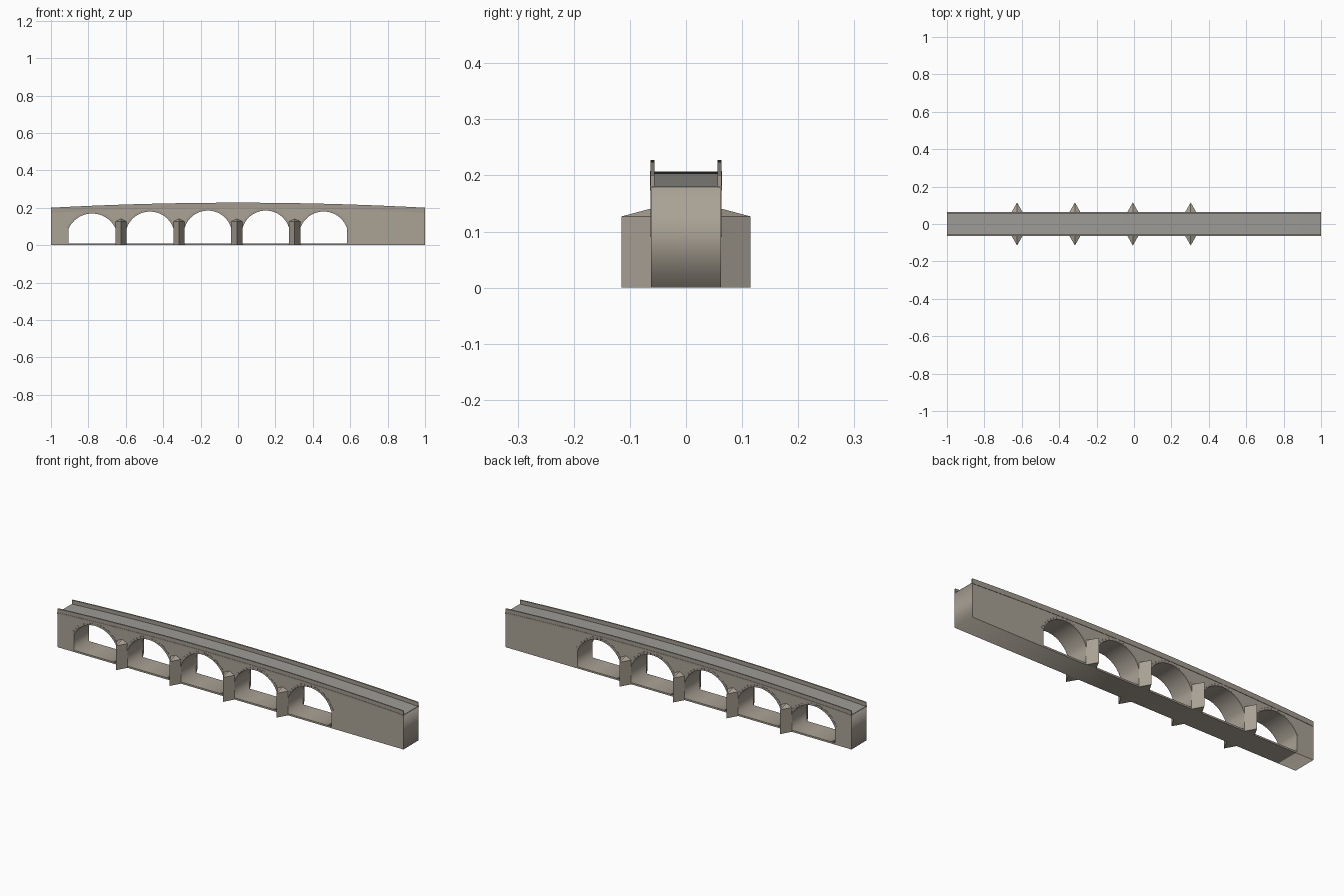
import bpy, bmesh, math

if "Cube" in bpy.data.objects:
    bpy.data.objects.remove(bpy.data.objects["Cube"])

W = 0.0625                      # half width of the bridge
SPAN, PITCH, FIRST = 0.125, 0.3095, -0.78
FLOOR, SPRING = 0.009, 0.09


def deck_z(x):
    return 0.18 + 0.027 * (1 - x * x)


def material(name, rgb):
    m = bpy.data.materials.new(name)
    m.diffuse_color = (*rgb, 1)
    m.use_nodes = True
    m.node_tree.nodes["Principled BSDF"].inputs["Base Color"].default_value = m.diffuse_color
    return m


stone = material("stone", (0.40, 0.36, 0.30))
trim = material("trim_stone", (0.36, 0.33, 0.28))
paving = material("paving", (0.34, 0.33, 0.31))


def finish(name, bm, mat):
    bmesh.ops.recalc_face_normals(bm, faces=bm.faces)
    me = bpy.data.meshes.new(name)
    bm.to_mesh(me)
    bm.free()
    ob = bpy.data.objects.new(name, me)
    bpy.context.collection.objects.link(ob)
    me.materials.append(mat)
    return ob


def prism(bm, pts, y0, y1):
    """Extrude an x-z polygon between two y values."""
    a = [bm.verts.new((x, y0, z)) for x, z in pts]
    b = [bm.verts.new((x, y1, z)) for x, z in pts]
    bm.faces.new(a)
    bm.faces.new(b[::-1])
    for i in range(len(pts)):
        j = (i + 1) % len(pts)
        bm.faces.new((a[i], b[i], b[j], a[j]))


def arch(cx):
    """Circle centre height, radius and half angle of a segmental arch."""
    rise = deck_z(cx) - 0.021 - SPRING
    r = (SPAN ** 2 + rise ** 2) / (2 * rise)
    zc = SPRING + rise - r
    return zc, r, math.atan2(SPAN, SPRING - zc)


centres = [FIRST + PITCH * i for i in range(5)]
xs = [-1 + i / 16 for i in range(33)]

# Body: elevation outline with arch openings, extruded across the width
curve = bpy.data.curves.new("bridge_body", 'CURVE')
curve.dimensions = '2D'
curve.fill_mode = 'BOTH'
curve.extrude = W


def outline(pts):
    s = curve.splines.new('POLY')
    s.points.add(len(pts) - 1)
    for p, (x, z) in zip(s.points, pts):
        p.co = (x, z, 0, 1)
    s.use_cyclic_u = True


outline([(-1, 0), (1, 0)] + [(x, deck_z(x) - 0.001) for x in xs[::-1]])
for cx in centres:
    zc, r, h = arch(cx)
    angles = [h - 2 * h * i / 24 for i in range(25)]
    outline([(cx - SPAN, FLOOR), (cx + SPAN, FLOOR)] +
            [(cx + r * math.sin(t), zc + r * math.cos(t)) for t in angles])
tmp = bpy.data.objects.new("tmp_outline", curve)
bpy.context.collection.objects.link(tmp)
bpy.context.view_layer.update()
bm = bmesh.new()
bm.from_mesh(tmp.to_mesh())
tmp.to_mesh_clear()
bpy.data.objects.remove(tmp)
bmesh.ops.remove_doubles(bm, verts=bm.verts, dist=1e-5)
for v in bm.verts:
    v.co = (v.co.x, -v.co.z, v.co.y)
finish("bridge_body", bm, stone)


def band(bm, lo, hi, y0, y1):
    """Strip following the deck between two offsets."""
    prism(bm, [(x, deck_z(x) + lo) for x in xs] +
          [(x, deck_z(x) + hi) for x in xs[::-1]], y0, y1)


# Road surface
bm = bmesh.new()
band(bm, -0.002, 0, -0.056, 0.056)
finish("road_surface", bm, paving)

# Parapets with a slightly proud string course
bm = bmesh.new()
for s in (-1, 1):
    band(bm, 0, 0.0205, s * 0.056, s * 0.063)
finish("parapets", bm, trim)
bm = bmesh.new()
for s in (-1, 1):
    band(bm, -0.007, 0.001, s * 0.0605, s * 0.0645)
finish("string_courses", bm, trim)

# Voussoir rings, alternating long and short stones
bm = bmesh.new()
N = 17
for cx in centres:
    zc, r, h = arch(cx)
    for k in range(N):
        t0, t1 = (-h + 2 * h * (k + f) / N for f in (0.04, 0.96))
        ro = r + (0.011 if k % 2 else 0.014)
        pts = [(cx + q * math.sin(t), zc + q * math.cos(t))
               for q, t in ((r, t0), (r, t1), (ro, t1), (ro, t0))]
        for s in (-1, 1):
            prism(bm, pts, s * 0.060, s * 0.0637)
finish("voussoirs", bm, trim)

# Pointed cutwaters with sloping caps on both faces of each pier
bm = bmesh.new()
for cx in centres[:-1]:
    px = cx + PITCH / 2
    for s in (-1, 1):
        plan = [(px - 0.03, s * W), (px, s * 0.115), (px + 0.03, s * W)]
        lo = [bm.verts.new((x, y, 0)) for x, y in plan]
        hi = [bm.verts.new((x, y, 0.127)) for x, y in plan]
        top = bm.verts.new((px, s * W, 0.141))
        bm.faces.new(lo)
        bm.faces.new((lo[0], lo[1], hi[1], hi[0]))
        bm.faces.new((lo[1], lo[2], hi[2], hi[1]))
        bm.faces.new((lo[2], lo[0], hi[0], top, hi[2]))
        bm.faces.new((hi[0], hi[1], top))
        bm.faces.new((hi[1], hi[2], top))
finish("cutwaters", bm, stone)
